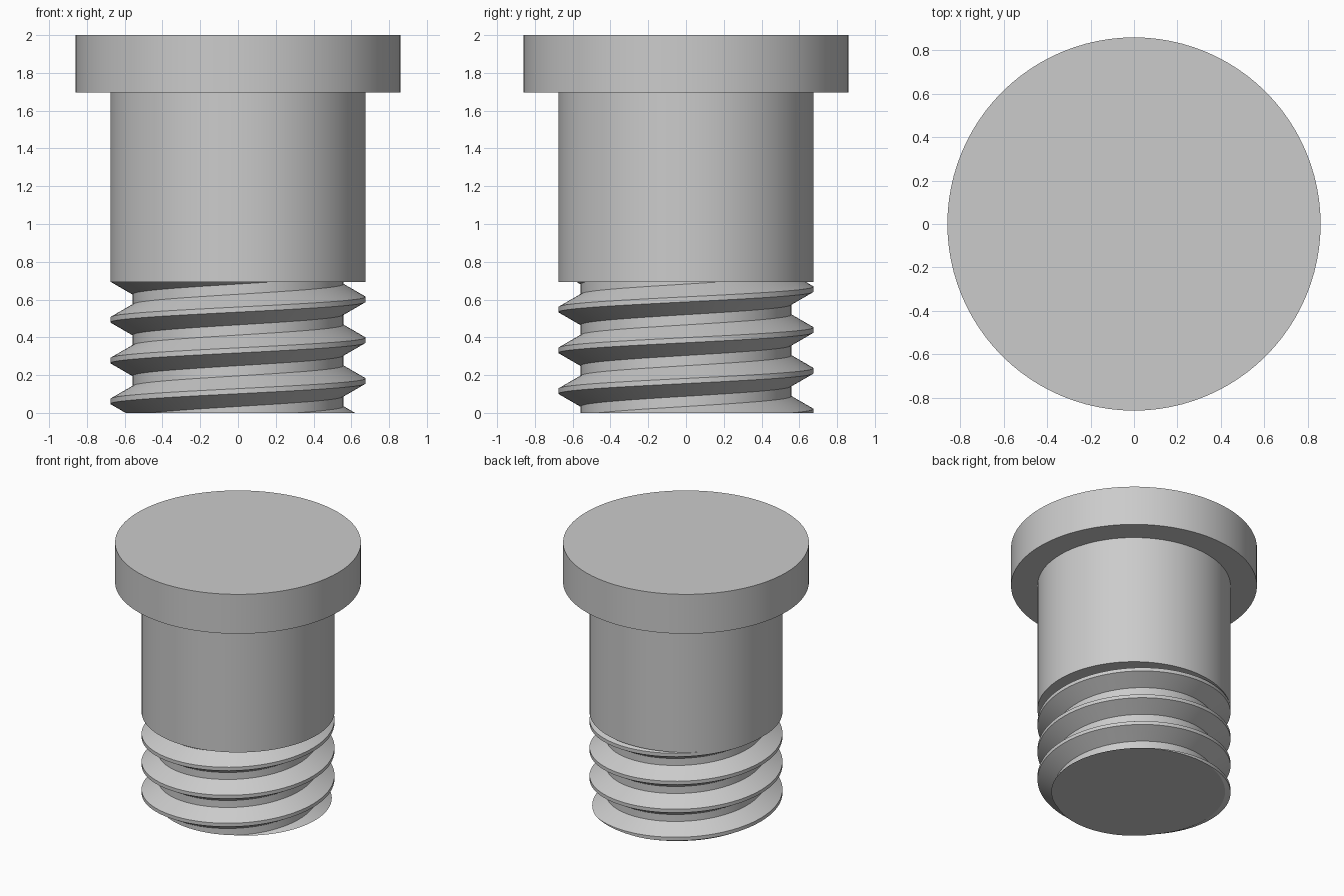
import bpy
import bmesh
from math import cos, sin, tau, pi

if "Cube" in bpy.data.objects:
    bpy.data.objects.remove(bpy.data.objects["Cube"], do_unlink=True)

SEGMENTS = 96
HEAD_RADIUS, SHANK_RADIUS = 0.86, 0.675
SHANK_BOTTOM, HEAD_BOTTOM, TOP = 0.694, 1.696, 2.0
PITCH = 0.216
ROOT_RADIUS = SHANK_RADIUS - 0.117

grey = bpy.data.materials.new("plain grey")
grey.use_nodes = True
grey.diffuse_color = (0.6, 0.6, 0.6, 1)
grey.node_tree.nodes["Principled BSDF"].inputs["Base Color"].default_value = (0.6, 0.6, 0.6, 1)


def finish(name, bm):
    """Turn a bmesh into a shaded object."""
    bmesh.ops.recalc_face_normals(bm, faces=bm.faces)
    mesh = bpy.data.meshes.new(name)
    bm.to_mesh(mesh)
    bm.free()
    mesh.materials.append(grey)
    obj = bpy.data.objects.new(name, mesh)
    bpy.context.collection.objects.link(obj)
    bpy.ops.object.select_all(action="DESELECT")
    obj.select_set(True)
    bpy.context.view_layer.objects.active = obj
    bpy.ops.object.shade_smooth_by_angle(angle=pi / 6)


def disc(name, radius, low, high):
    """Upright closed cylinder between two heights."""
    bm = bmesh.new()
    bmesh.ops.create_cone(bm, cap_ends=True, segments=SEGMENTS, radius1=radius,
                          radius2=radius, depth=high - low)
    bmesh.ops.translate(bm, verts=bm.verts, vec=(0, 0, (low + high) / 2))
    finish(name, bm)


# Plain head and shank
disc("head", HEAD_RADIUS, HEAD_BOTTOM, TOP)
disc("shank", SHANK_RADIUS, SHANK_BOTTOM, HEAD_BOTTOM)

# Right-hand thread: flat crest, sloped flank, flat root, sloped flank
profile = [(SHANK_RADIUS, -1 / 16), (SHANK_RADIUS, 1 / 16),
           (ROOT_RADIUS, 6 / 16), (ROOT_RADIUS, 10 / 16), (SHANK_RADIUS, 15 / 16)]
bm = bmesh.new()
rows = []
for step in range(-3 * SEGMENTS, 5 * SEGMENTS + 1):
    angle = tau * step / SEGMENTS
    base = 0.169 + PITCH * step / SEGMENTS
    rows.append([bm.verts.new((r * cos(angle), r * sin(angle), base + PITCH * z))
                 for r, z in profile])
for lower, upper in zip(rows, rows[1:]):
    for j in range(len(profile) - 1):
        bm.faces.new((lower[j], upper[j], upper[j + 1], lower[j + 1]))
bmesh.ops.remove_doubles(bm, verts=bm.verts, dist=0.0001)

# Trim the thread flat at the tip and under the shank, then close the ends
for height, direction in ((0, -1), (SHANK_BOTTOM, 1)):
    cut = bmesh.ops.bisect_plane(bm, geom=bm.verts[:] + bm.edges[:] + bm.faces[:],
                                 plane_co=(0, 0, height), plane_no=(0, 0, direction),
                                 clear_outer=True)
    rim = [e for e in cut["geom_cut"] if isinstance(e, bmesh.types.BMEdge)]
    bmesh.ops.edgeloop_fill(bm, edges=rim)
finish("thread", bm)
